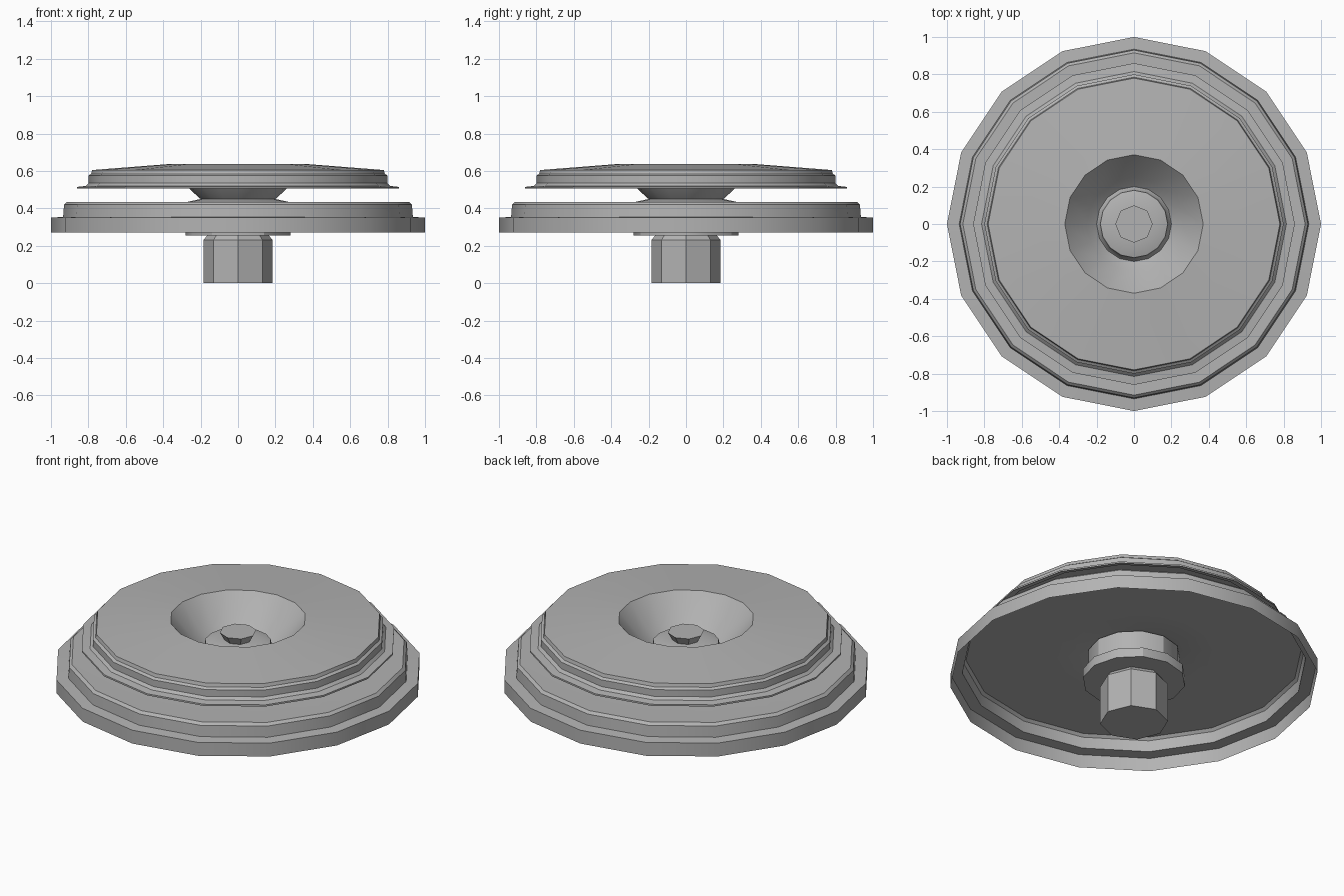
import bpy, bmesh, math

cube = bpy.data.objects.get("Cube")
if cube:
    bpy.data.objects.remove(cube)

metal = bpy.data.materials.new("grey metal")
metal.use_nodes = True
GREY = (0.45, 0.45, 0.45, 1)
metal.diffuse_color = GREY
metal.node_tree.nodes["Principled BSDF"].inputs["Base Color"].default_value = GREY


def lathe(name, profile, sides=16):
    """Spin (radius, height) points about z; radius 0 closes an end."""
    bm = bmesh.new()
    rings = []
    for r, z in profile:
        if r == 0:
            rings.append([bm.verts.new((0, 0, z))] * sides)
        else:
            rings.append([bm.verts.new((r * math.cos(math.tau * i / sides),
                                        r * math.sin(math.tau * i / sides), z))
                          for i in range(sides)])
    for low, high in zip(rings, rings[1:]):
        for i in range(sides):
            j = (i + 1) % sides
            corners = list(dict.fromkeys((low[i], low[j], high[j], high[i])))
            bm.faces.new(corners)
    mesh = bpy.data.meshes.new(name)
    bm.to_mesh(mesh)
    bm.free()
    mesh.materials.append(metal)
    obj = bpy.data.objects.new(name, mesh)
    bpy.context.collection.objects.link(obj)
    bpy.ops.object.select_all(action="DESELECT")
    obj.select_set(True)
    bpy.context.view_layer.objects.active = obj
    bpy.ops.object.shade_smooth_by_angle(angle=math.radians(30))
    return obj


# Lower plate: hollow stepped shell, open underneath
lathe("lower_plate", [(1, 0.27), (1, 0.35), (0.935, 0.355), (0.93, 0.42),
                      (0.915, 0.435), (0.44, 0.43), (0.27, 0.435), (0.2, 0.45)])

# Upper plate: thin flange, stepped wall, shallow dome and central funnel
lathe("upper_plate", [(0.86, 0.505), (0.86, 0.515), (0.815, 0.52), (0.8, 0.535),
                      (0.8, 0.575), (0.785, 0.585), (0.78, 0.605),
                      (0.37, 0.637), (0.25, 0.495), (0.2, 0.45)])

# Seat ring and stud at the bottom of the funnel
lathe("funnel_seat", [(0.2, 0.45), (0.185, 0.47), (0.18, 0.5), (0.13, 0.515),
                      (0.06, 0.515)])
lathe("stud_tip", [(0.065, 0.5), (0.1, 0.56), (0, 0.56)], 8)

# Washer, collar and bolt below the lower plate
lathe("washer", [(0, 0.255), (0.28, 0.255), (0.28, 0.31), (0.25, 0.315)], 12)
lathe("collar", [(0.25, 0.31), (0.25, 0.432)], 12)
lathe("bolt", [(0, 0), (0.185, 0), (0.185, 0.23), (0.165, 0.255)], 8)
